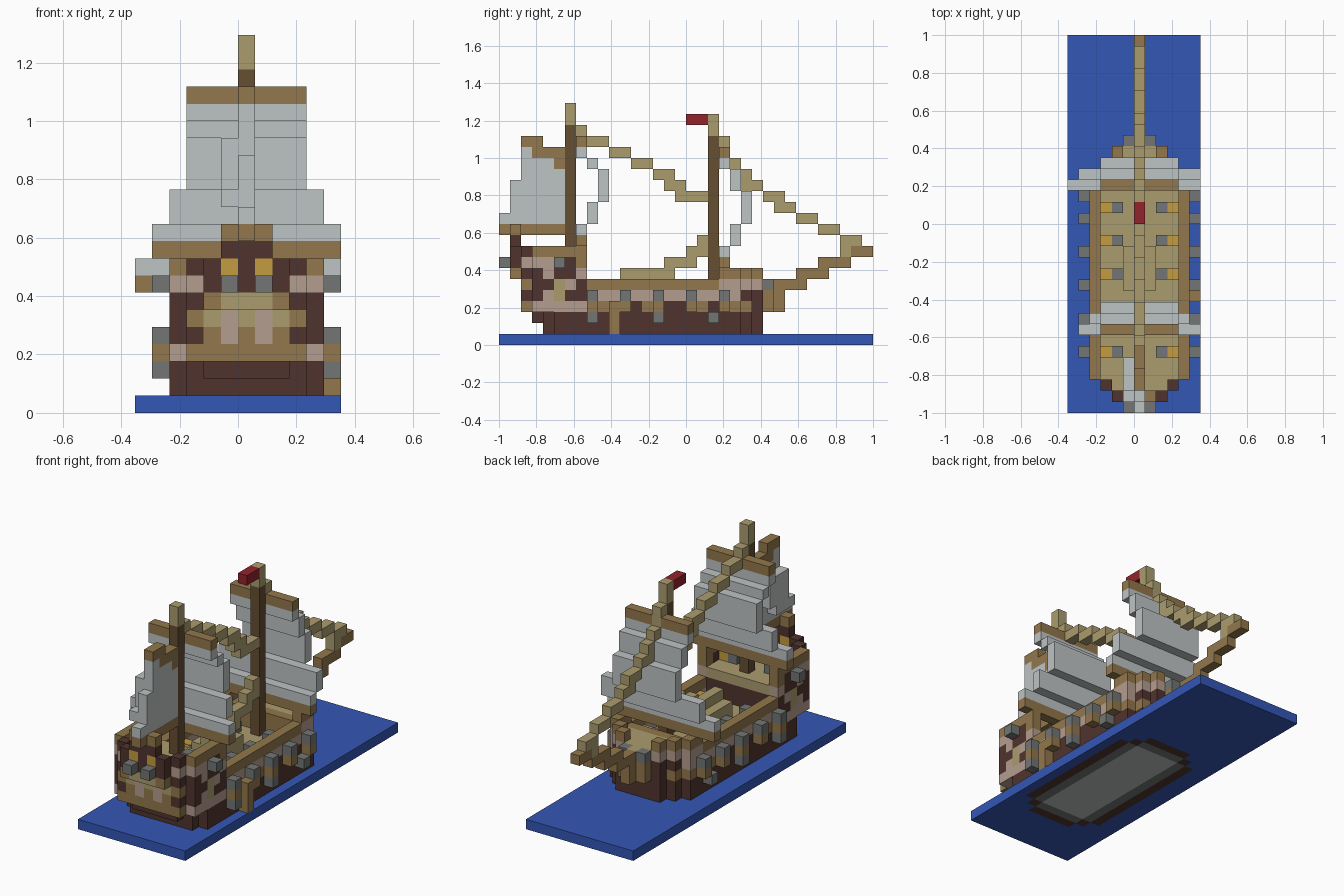
import bpy, bmesh
from mathutils import Vector

cube = bpy.data.objects.get("Cube")
if cube:
    bpy.data.objects.remove(cube)

U = 2 / 34          # block size
MID = 6             # block column of the keel line


def linear(c):
    c /= 255
    return c / 12.92 if c < 0.04045 else ((c + 0.055) / 1.055) ** 2.4


PALETTE = {
    "U": ("sea_blue", (52, 87, 182)), "D": ("dark_wood", (80, 52, 46)),
    "B": ("brown_wood", (147, 119, 76)), "T": ("tan_wood", (171, 156, 111)),
    "P": ("pale_pink_wood", (181, 157, 143)), "S": ("stone_gray", (115, 118, 117)),
    "W": ("sail_white", (190, 195, 196)), "G": ("gold", (196, 156, 62)),
    "M": ("mast_wood", (102, 78, 50)), "R": ("flag_red", (146, 36, 44))}
MATS = {}
for key, (name, rgb) in PALETTE.items():
    mat = bpy.data.materials.new(name)
    mat.use_nodes = True
    col = [linear(c) for c in rgb] + [1]
    mat.diffuse_color = col
    mat.node_tree.nodes["Principled BSDF"].inputs["Base Color"].default_value = col
    MATS[key] = mat

blocks = {}         # cell -> (part, colour)


def box(part, colour, xs, ys, zs):
    """Fill an inclusive range of cells."""
    for x in range(xs[0], xs[1] + 1):
        for y in range(ys[0], ys[1] + 1):
            for z in range(zs[0], zs[1] + 1):
                blocks[x, y, z] = (part, colour)


def pair(part, colour, off, y, z):
    """One block on each side of the keel line."""
    for x in (MID - off, MID + off):
        blocks[x, y, z] = (part, colour)


def stairs(part, colour, runs):
    """Stepped rope or spar along the keel line: (level, first, last)."""
    for z, y0, y1 in runs:
        box(part, colour, (MID, MID), (y0, y1), (z, z))


# Sea plate
box("sea", "U", (0, 11), (0, 33), (0, 0))


# Lower hull, with a layered bottom showing through the sea plate
def low_half(y):
    return min(4, y - 1, 25 - y)


for y in range(3, 24):
    h = low_half(y)
    for z in (1, 2):
        if y >= 5 - z:
            box("lower_hull", "D", (MID - h, MID + h), (y, y), (z, z))
for y in range(5, 23):
    h = min(4, y - 3, 24 - y)
    for off in range(-h, h + 1):
        depth = min(h - abs(off), y - 5, 22 - y)
        blocks[MID + off, y, 0] = ("keel", "DSW"[min(depth, 2)])


# Upper hull: shell coloured by plank pattern, decks inside
def half(y):
    return max(-1, min(4, y + 1, 25 - y))


STERN = {3: "BBBBP", 4: "BPBDD", 5: "TPTBD", 6: "TTBDD", 7: "DDDPP", 8: "DGDDB"}
SIDE = {3: "BBPPPPDBBDDBBDDBBDDBBDBB",
        4: "BDPTDD" + "P" * 14 + "DDBB",
        5: "DPDTPD" + "B" * 12 + "PPPPSB",
        6: "BDPDDP" + " " * 12 + "BBBB  ",
        7: "PPPPDB", 8: "DDBBBB"}
for z, planks in SIDE.items():
    for y in range(2 if z < 6 else 1, 26):
        h = half(y)
        mark = planks[max(y - 2, 0)] if y - 2 < len(planks) else " "
        if mark == " ":
            continue
        deck = 6 if y < 8 else 5 if y > 19 else 3
        for off in range(-h, h + 1):
            first = y == (2 if z < 6 else 1) or half(y - 1) < abs(off)
            shell = abs(off) == h or first or half(y + 1) < abs(off)
            if y < 4 and first:
                blocks[MID + off, y, z] = ("stern", STERN[z][abs(off)])
            elif shell:
                blocks[MID + off, y, z] = ("upper_hull", mark)
            elif z <= deck:
                c = "D" if y == 7 and z < 6 else "B" if y == 20 and z > 3 else "T"
                blocks[MID + off, y, z] = ("deck", c)
box("stern_crest", "D", (5, 7), (1, 1), (9, 9))
box("stern_crest", "B", (5, 7), (1, 1), (10, 10))
pair("stern_lantern", "S", 1, 0, 7)

# Side cannons, their sills and the deck guns
for y in range(8, 21, 3):
    pair("upper_cannon", "S", 5, y, 4)
    pair("cannon_sill", "B", 5, y, 3)
for y in (8, 14, 19):
    pair("lower_cannon", "S", 5, y, 2)
pair("castle_cannon", "S", 5, 5, 7)
for y in (5, 9, 12, 15, 18):
    z = 7 if y == 5 else 4
    pair("deck_gun", "G", 3, y, z)
    pair("deck_gun", "S", 2, y, z)
pair("bow_gun", "S", 1, 24, 5)
box("side_ladder", "B", (11, 11), (10, 10), (1, 3))
box("deck_hatch", "T", (5, 7), (11, 14), (4, 5))

# Masts and flag
for part, y, foot, top in (("rear_mast", 6, 7, 19), ("front_mast", 19, 4, 18)):
    box(part, "M", (MID, MID), (y, y), (foot, top))
    box(part, "T", (MID, MID), (y, y), (top + 1, top + 2))
box("flag", "R", (MID, MID), (17, 18), (20, 20))


# Square sails: (lowest level, highest level, row, half width)
def square_sail(name, rows, yards):
    for z0, z1, y, h in rows:
        box(name + "_sail", "W", (MID - h, min(MID + h, 11)), (y, y), (z0, z1))
    for z, y, h in yards:
        box(name + "_yard", "B", (MID - h, min(MID + h, 11)), (y, y), (z, z))


square_sail("rear", [(17, 17, 7, 3), (16, 16, 8, 3), (13, 15, 9, 3),
                     (11, 12, 8, 4), (10, 10, 7, 5)], [(18, 7, 3), (9, 7, 5)])
square_sail("front", [(16, 16, 20, 3), (14, 15, 21, 3), (11, 13, 22, 3),
                      (9, 10, 21, 5), (8, 8, 20, 6)], [(17, 20, 3), (7, 20, 6)])

# Fore and aft sail behind the rear mast
for z, y0 in ((17, 2), (16, 2), (15, 2), (14, 1), (13, 1), (12, 1), (11, 0)):
    box("spanker_sail", "W", (MID, MID), (y0, 5), (z, z))
box("spanker_belly", "W", (5, 5), (2, 4), (13, 15))
box("spanker_belly", "W", (5, 5), (1, 3), (12, 12))
stairs("spanker_gaff", "B", [(18, 2, 3), (17, 3, 5), (16, 5, 5)])
stairs("spanker_boom", "B", [(10, 0, 5)])

# Bowsprit and stays
stairs("bowsprit", "B", [(4, 24, 25), (5, 25, 27), (6, 27, 29), (7, 29, 31), (8, 32, 33)])
stairs("fore_stay", "T", [(18, 20, 20), (17, 20, 20), (16, 21, 21), (15, 22, 22),
                          (14, 22, 23), (13, 24, 25), (12, 25, 26), (11, 27, 28),
                          (10, 29, 30), (9, 31, 32), (8, 31, 31)])
stairs("middle_stay", "T", [(19, 7, 7), (18, 8, 9), (17, 10, 11), (16, 12, 13),
                            (15, 14, 15), (14, 15, 16), (13, 16, 18)])
stairs("low_stay", "T", [(6, 11, 15), (7, 15, 17), (8, 17, 18), (9, 18, 18)])

# Turn each part into a mesh of its exposed block faces
AXES = [Vector(v) for v in ((1, 0, 0), (0, 1, 0), (0, 0, 1))]
ORIGIN = Vector((-6, -17, 0))
for part in dict.fromkeys(p for p, c in blocks.values()):
    bm = bmesh.new()
    mine = {cell: c for cell, (p, c) in blocks.items() if p == part}
    used = sorted(set(mine.values()))
    for cell, colour in mine.items():
        for i in range(3):
            for s in (1, -1):
                n = AXES[i] * s
                if tuple(int(a + b) for a, b in zip(cell, n)) in blocks:
                    continue
                a, b = AXES[i - 2] / 2, AXES[i - 1] / 2 * s
                mid = Vector(cell) + ORIGIN + Vector((0.5, 0.5, 0.5)) + n / 2
                quad = [mid - a - b, mid + a - b, mid + a + b, mid - a + b]
                face = bm.faces.new([bm.verts.new(p * U) for p in quad])
                face.material_index = used.index(colour)
    bmesh.ops.remove_doubles(bm, verts=bm.verts, dist=U / 100)
    mesh = bpy.data.meshes.new(part)
    bm.to_mesh(mesh)
    bm.free()
    for c in used:
        mesh.materials.append(MATS[c])
    bpy.context.collection.objects.link(bpy.data.objects.new(part, mesh))
